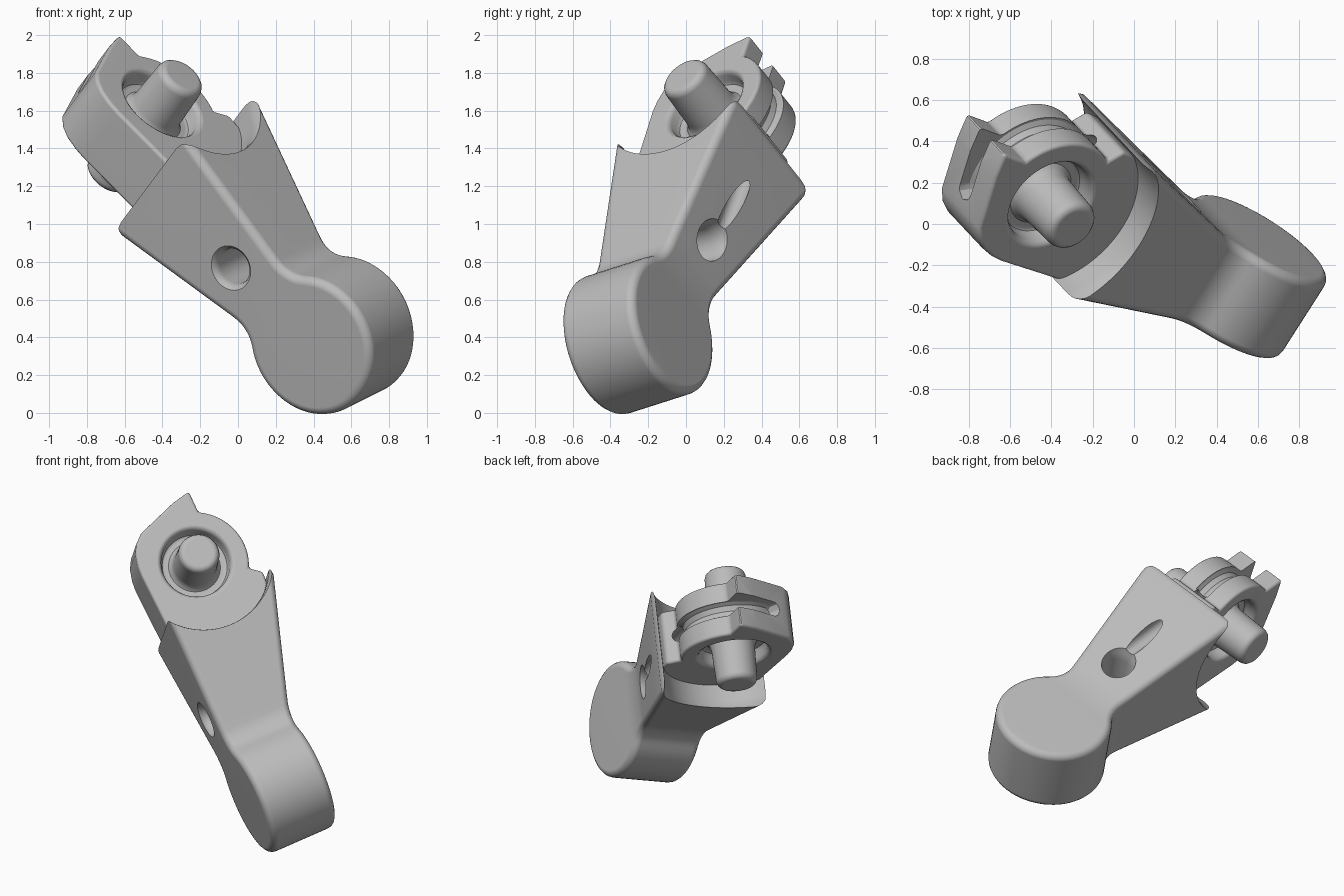
import bpy, bmesh
from math import sin, cos, radians, pi, sqrt
from mathutils import Vector, Matrix

cube = bpy.data.objects.get("Cube")
if cube:
    bpy.data.objects.remove(cube, do_unlink=True)

# Tilted part frame: u = pin axis, v = thickness, w = length of the arm
N = Vector((0.521, 0.814, 0.26)).normalized()
M = Vector((0.5, -0.545, 0.67))
M = (M - N * M.dot(N)).normalized()
D = M.cross(N)
FRAME = Matrix((M, N, D)).transposed()
MID = 0.667                                  # symmetry plane of the part
PIVOT = Vector((MID, 0.297, 1.433))          # centre of the pin
U, V, W = Vector((1, 0, 0)), Vector((0, 1, 0)), Vector((0, 0, 1))

gray = bpy.data.materials.new("plain_gray")
gray.use_nodes = True
gray.diffuse_color = (0.5, 0.5, 0.5, 1)
gray.node_tree.nodes["Principled BSDF"].inputs["Base Color"].default_value = (0.5, 0.5, 0.5, 1)


def loft(name, rings, strip=False):
    """Skin equal closed loops and cap both ends."""
    bm = bmesh.new()
    loops = [[bm.verts.new(FRAME @ Vector(p)) for p in ring] for ring in rings]
    n = len(loops[0])
    for a, b in zip(loops, loops[1:]):
        for i in range(n):
            j = (i + 1) % n
            bm.faces.new((a[i], a[j], b[j], b[i]))
    for cap in (loops[0], loops[-1]):
        if strip:
            for i in range(n // 2 - 1):
                bm.faces.new((cap[i], cap[i + 1], cap[n - 2 - i], cap[n - 1 - i]))
        else:
            bm.faces.new(cap)
    bmesh.ops.recalc_face_normals(bm, faces=bm.faces[:])
    mesh = bpy.data.meshes.new(name)
    bm.to_mesh(mesh)
    bm.free()
    mesh.materials.append(gray)
    obj = bpy.data.objects.new(name, mesh)
    bpy.context.collection.objects.link(obj)
    return obj


def lathe(name, profile, centre, axis, side, steps=64):
    """Turn (distance along axis, radius) pairs round an axis."""
    other = axis.cross(side)
    angles = [2 * pi * i / steps for i in range(steps)]
    return loft(name, [[centre + axis * t + r * (side * cos(a) + other * sin(a))
                        for a in angles] for t, r in profile])


def activate(obj):
    bpy.ops.object.select_all(action='DESELECT')
    obj.select_set(True)
    bpy.context.view_layer.objects.active = obj


def apply_modifier(obj, mod):
    activate(obj)
    bpy.ops.object.modifier_apply(modifier=mod.name)


def cut(obj, cutter):
    mod = obj.modifiers.new("cut", 'BOOLEAN')
    mod.operation = 'DIFFERENCE'
    mod.solver = 'EXACT'
    mod.object = cutter
    apply_modifier(obj, mod)


def smooth(obj):
    activate(obj)
    bpy.ops.object.shade_smooth_by_angle(angle=radians(32))
    mod = obj.modifiers.new("even_shading", 'WEIGHTED_NORMAL')
    mod.keep_sharp = True


# Arm: half outline with normals, from round foot through neck to wide end
FRONT, BACK, FOOT_W, FOOT_R, NECK_R, SLOPE = -0.075, 0.395, -0.115, 0.38, 0.2, 0.18


def half_outline():
    pts = []
    for i in range(25):
        a = radians(3 + 129.8 * i / 24)
        pts.append((FOOT_R * sin(a), FOOT_W - FOOT_R * cos(a), sin(a), -cos(a)))
    for i in range(1, 9):
        a = radians(222.8 - 53 * i / 8)
        pts.append((0.4256 + NECK_R * cos(a), 0.279 + NECK_R * sin(a), -cos(a), -sin(a)))
    for w in (0.36, 0.6, 0.85, 1.11, 1.175):
        pts.append((0.235 + SLOPE * (w - 0.35), w, 0.984, -0.177))
    return pts


def back_of(w):
    if w < 0.14:
        return BACK
    if w < 0.34:
        return BACK + 0.338 * (w - 0.14) ** 2 / 0.4
    return BACK + 0.338 * (w - 0.24) - max(0, w - 1.11) * 0.5


def arm_ring(inset, depth, back):
    right, left = [], []
    for u, w, nu, nw in half_outline():
        v = back_of(w) - depth if back else FRONT + depth
        pu, pw = u - nu * inset, w - nw * inset
        right.append((MID + pu, v, pw))
        left.append((MID - pu, v, pw))
    return right + left[::-1]


ROUND = 0.045
steps = [(ROUND * (1 - sin(radians(a))), ROUND * (1 - cos(radians(a))))
         for a in (0, 22, 45, 68, 90)]
rings = [arm_ring(i, d, False) for i, d in steps]
rings += [arm_ring(i, d, True) for i, d in reversed(steps)]
arm = loft("arm", rings, strip=True)

# Head: side profile with ring, hook and web, widened along the pin
profile = [(-0.068, 0.85), (-0.068, 1.5), (-0.06, 1.57), (-0.037, 1.65),
           (0, 1.71), (0.06, 1.762), (0.34, 1.862), (0.47, 1.89)]
for i in range(29):
    a = radians(61 - 91 * i / 28)
    profile.append((PIVOT.y + 0.347 * cos(a), PIVOT.z + 0.347 * sin(a)))
profile += [(0.67, 1.2), (0.66, 1.1), (0.52, 0.85)]
head = loft("pivot_head", [[(MID + s, v, w) for v, w in profile] for s in (-0.185, 0.185)])
bevel = head.modifiers.new("rounding", 'BEVEL')
bevel.width = 0.022
bevel.segments = 3
bevel.limit_method = 'ANGLE'
bevel.angle_limit = radians(40)
apply_modifier(head, bevel)

# Cutters: saddle round the head, cross hole and slanted cable hole
half_saddle = [(0.29, 0.445), (0.33, 0.45), (0.37, 0.465), (0.42, 0.5)]
saddle = lathe("saddle_cutter", [(-t, r) for t, r in half_saddle[::-1]] + half_saddle,
               Vector((MID, 0.29, 1.375)), U, V, 96)
cross_hole = lathe("cross_hole_cutter", [(-0.12, 0.14), (-0.075, 0.122), (-0.06, 0.106),
                                         (-0.03, 0.097), (0.42, 0.097), (0.47, 0.108),
                                         (0.6, 0.135)],
                   Vector((MID, 0, 0.487)), V, W, 48)
cable_start = Vector((MID, 0.58, 1.3))
cable_dir = (Vector((MID, 0.545, 0.5)) - cable_start).normalized()
cable_hole = lathe("cable_hole_cutter", [(0, 0.05), (0.85, 0.05)],
                   cable_start, cable_dir, U, 32)

# Cable groove round the ring, splitting the hook, with a rounded end
section = [(-0.05, 0.62), (-0.05, 0.335), (-0.035, 0.312), (0, 0.3),
           (0.035, 0.312), (0.05, 0.335), (0.05, 0.62)]
groove_rings = []
for i in range(49):
    deg = -26 + 144 * i / 48
    a = radians(deg)
    narrow = sqrt(1.02 - max(0, (deg - 110) / 8) ** 2)
    groove_rings.append([PIVOT + U * s * narrow + r * (V * cos(a) + W * sin(a))
                         for s, r in section])
groove = loft("groove_cutter", groove_rings)

# Round recess on each side of the head
recesses = [lathe("recess_cutter", [(s * t, r) for t, r in
                                    ((0.085, 0.195), (0.095, 0.212), (0.115, 0.222), (0.155, 0.225),
                                     (0.174, 0.237), (0.187, 0.26), (0.25, 0.26))],
                  PIVOT, U, V) for s in (-1, 1)]

for cutter in (saddle, cross_hole, cable_hole):
    cut(arm, cutter)
for cutter in (groove, cable_hole, *recesses):
    cut(head, cutter)
for cutter in (saddle, cross_hole, cable_hole, groove, *recesses):
    bpy.data.objects.remove(cutter, do_unlink=True)

# Pin: rounded tips, slight taper, flared where it meets the head
half_pin = [(0.4, 0.092), (0.395, 0.112), (0.382, 0.126), (0.36, 0.134),
            (0.14, 0.142), (0.1, 0.154), (0.08, 0.175)]
pin = lathe("pivot_pin", [(-t, r) for t, r in half_pin] + half_pin[::-1], PIVOT, U, V)

for part in (arm, head, pin):
    smooth(part)
